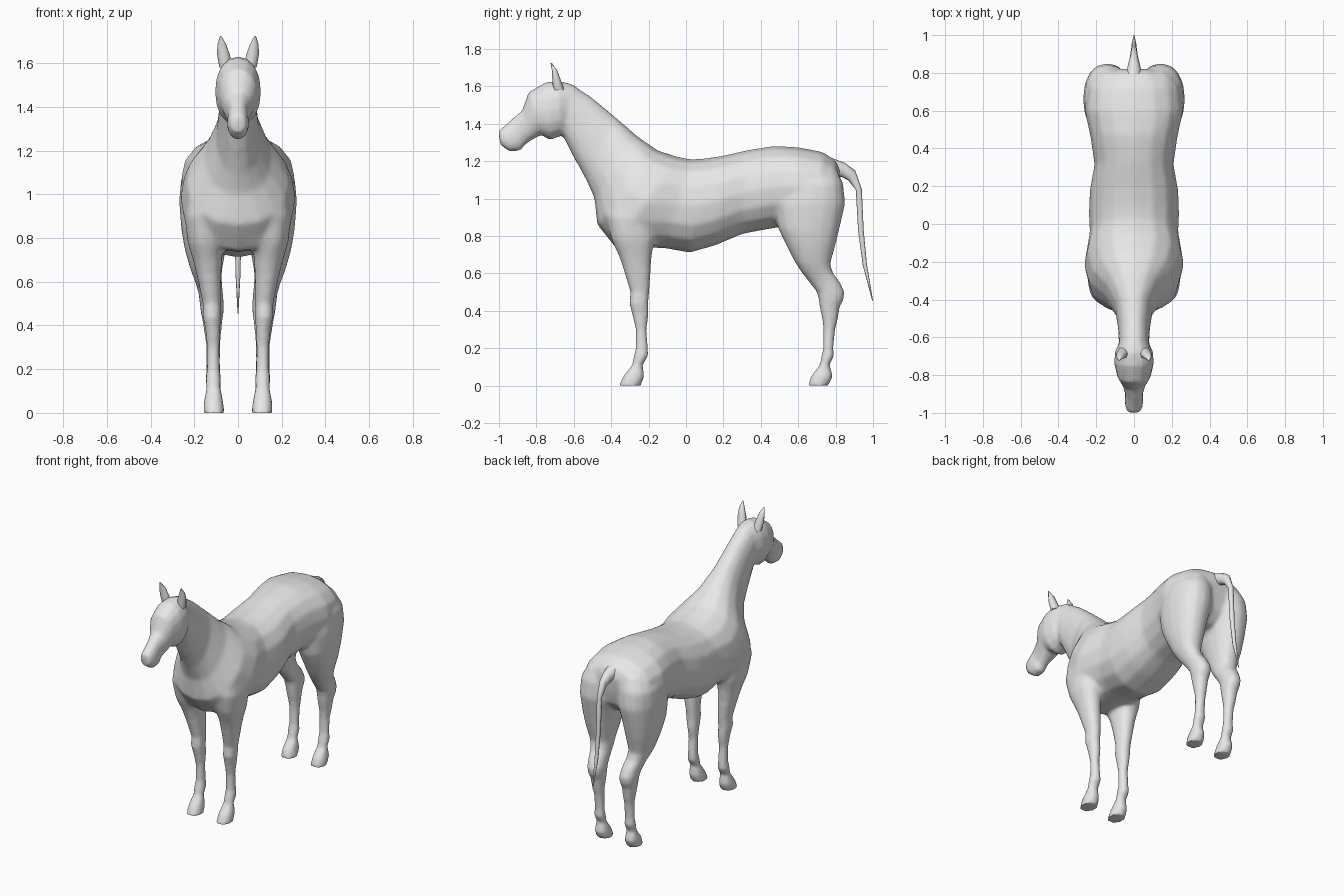
import bpy, bmesh, math
from mathutils import Vector

coat = bpy.data.materials.new("grey_coat")
coat.diffuse_color = (0.8, 0.8, 0.8, 1)


def loft(bm, rings, sides=16, side=1):
    """Skin oval rings. Ring: (y1, z1, y2, z2, centre x, half width)."""
    loops = []
    for y1, z1, y2, z2, cx, hw in rings:
        a, b = Vector((0, y1, z1)), Vector((0, y2, z2))
        mid, half = (a + b) / 2, (a - b) / 2
        loop = []
        for i in range(sides):
            t = 2 * math.pi * i / sides
            c, s = math.cos(t), math.sin(t)
            c = math.copysign(abs(c) ** 0.9, c)
            s = math.copysign(abs(s) ** 0.9, s)
            p = mid + half * c
            loop.append(bm.verts.new((side * (cx + hw * s), p.y, p.z)))
        loops.append(loop)
    faces = [bm.faces.new(loops[0]), bm.faces.new(loops[-1])]
    for p, q in zip(loops, loops[1:]):
        for i in range(sides):
            j = (i + 1) % sides
            faces.append(bm.faces.new((p[i], p[j], q[j], q[i])))
    bmesh.ops.recalc_face_normals(bm, faces=faces)


def finish(bm, name):
    mesh = bpy.data.meshes.new(name)
    bm.to_mesh(mesh)
    bm.free()
    mesh.materials.append(coat)
    ob = bpy.data.objects.new(name, mesh)
    bpy.context.collection.objects.link(ob)
    bpy.ops.object.select_all(action='DESELECT')
    ob.select_set(True)
    bpy.context.view_layer.objects.active = ob
    return ob


def limb(rows):
    """Rows of (z, front y, back y, centre x, half width)."""
    return [(f, z, b, z, cx, hw) for z, f, b, cx, hw in rows]


# Muzzle, head, neck and trunk as one spine: top y, z, bottom y, z, half width
spine = [
    (-1.0, 1.335, -0.99, 1.285, .03), (-1.0, 1.365, -0.94, 1.25, .044),
    (-0.975, 1.385, -0.885, 1.258, .05), (-0.93, 1.425, -0.86, 1.288, .047),
    (-0.877, 1.47, -0.83, 1.31, .06), (-0.84, 1.57, -0.775, 1.34, .088),
    (-0.75, 1.622, -0.725, 1.313, .105), (-0.68, 1.63, -0.67, 1.335, .10),
    (-0.61, 1.612, -0.655, 1.33, .08), (-0.5, 1.54, -0.6, 1.22, .085),
    (-0.38, 1.44, -0.53, 1.09, .10), (-0.26, 1.335, -0.49, 1.0, .15),
    (-0.15, 1.258, -0.475, .86, .235), (-0.05, 1.225, -0.38, .74, .265),
    (.03, 1.21, -0.12, .735, .235), (.1, 1.215, .02, .71, .24),
    (.2, 1.23, .16, .75, .235), (.33, 1.26, .3, .81, .21),
    (.47, 1.282, .46, .84, .232), (.6, 1.275, .6, .86, .262),
    (.73, 1.25, .73, .88, .245), (.80, 1.205, .79, .95, .17),
    (.825, 1.15, .81, 1.03, .09)]

# Front leg from shoulder to hoof
front_leg = limb([
    (1.05, -.40, -.20, .14, .08), (.9, -.43, -.165, .15, .095),
    (.78, -.40, -.165, .148, .083), (.7, -.362, -.182, .14, .067),
    (.6, -.327, -.19, .13, .052), (.5, -.297, -.197, .12, .041),
    (.44, -.303, -.202, .12, .041), (.38, -.287, -.2, .115, .034),
    (.3, -.268, -.212, .113, .028), (.2, -.268, -.204, .113, .029),
    (.16, -.278, -.202, .113, .034), (.11, -.288, -.232, .112, .032),
    (.05, -.335, -.223, .112, .044), (0, -.358, -.242, .11, .048)])

# Hind leg from haunch to hoof
hind_leg = limb([
    (1.17, .56, .80, .12, .08), (1.08, .5, .842, .135, .125),
    (.97, .47, .852, .142, .128), (.84, .492, .822, .15, .11),
    (.75, .535, .80, .15, .095), (.65, .587, .772, .145, .072),
    (.6, .622, .787, .135, .061), (.55, .662, .825, .125, .056),
    (.5, .70, .847, .12, .055), (.46, .71, .842, .118, .052),
    (.42, .715, .822, .117, .045), (.35, .73, .81, .115, .036),
    (.3, .735, .797, .113, .031), (.2, .735, .787, .113, .031),
    (.16, .725, .792, .113, .035), (.11, .715, .767, .112, .033),
    (.05, .668, .785, .112, .044), (0, .653, .76, .11, .048)])

# Body: fuse spine and legs into one skin
bm = bmesh.new()
loft(bm, [(a, b, c, d, 0, w) for a, b, c, d, w in spine])
for side in (1, -1):
    loft(bm, front_leg, side=side)
    loft(bm, hind_leg, side=side)
body = finish(bm, "body")
fuse = body.modifiers.new("fuse", 'REMESH')
fuse.mode = 'VOXEL'
fuse.voxel_size = 0.011
bpy.ops.object.modifier_apply(modifier="fuse")

# Soften the joins of the trunk more than the slim legs and head
trunk = body.vertex_groups.new(name="trunk")
trunk.add([v.index for v in body.data.vertices
           if v.co.z > 0.62 and v.co.y > -0.58], 1.0, 'REPLACE')
for label, count, group in (("relax", 2, ""), ("blend", 14, "trunk")):
    mod = body.modifiers.new(label, 'SMOOTH')
    mod.factor, mod.iterations, mod.vertex_group = 0.5, count, group
mod = body.modifiers.new("lighten", 'DECIMATE')
mod.ratio = 0.3
for label in ("relax", "blend", "lighten"):
    bpy.ops.object.modifier_apply(modifier=label)
body.data.materials.clear()
body.data.materials.append(coat)
for v in body.data.vertices:
    v.co.z = max(v.co.z, 0)
bpy.ops.object.shade_smooth_by_angle(angle=math.radians(50))

# Ears
bm = bmesh.new()
for side in (1, -1):
    loft(bm, limb([(1.58, -.71, -.65, .055, .03), (1.64, -.715, -.672, .067, .029),
                   (1.685, -.717, -.688, .074, .02), (1.725, -.725, -.718, .079, .003)]),
         8, side)
finish(bm, "ears")
bpy.ops.object.shade_smooth_by_angle(angle=math.radians(60))

# Tail
bm = bmesh.new()
loft(bm, [(.76, 1.225, .79, 1.12, 0, .045), (.85, 1.19, .835, 1.115, 0, .032),
          (.905, 1.15, .87, 1.095, 0, .021), (.94, 1.05, .908, 1.045, 0, .016),
          (.95, .83, .92, .83, 0, .014), (.967, .65, .945, .645, 0, .012),
          (1.0, .455, .995, .455, 0, .002)], 8)
finish(bm, "tail")
bpy.ops.object.shade_smooth_by_angle(angle=math.radians(60))
